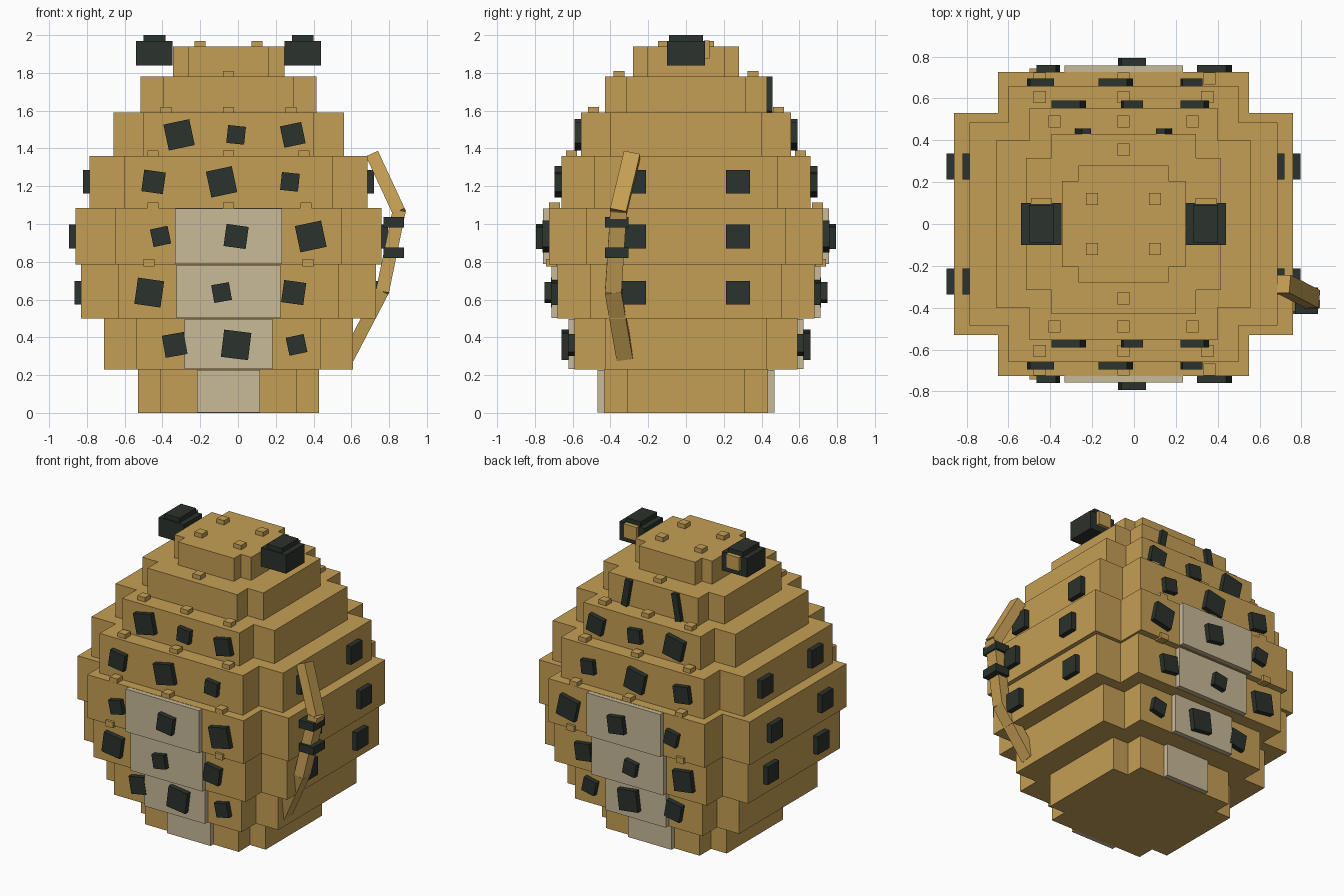
import bpy, bmesh, math
from mathutils import Vector, Matrix

if "Cube" in bpy.data.objects:
    bpy.data.objects.remove(bpy.data.objects["Cube"])


def material(name, r, g, b):
    m = bpy.data.materials.new(name)
    m.diffuse_color = (r, g, b, 1)
    m.use_nodes = True
    m.node_tree.nodes["Principled BSDF"].inputs["Base Color"].default_value = m.diffuse_color
    return m


TAN = material("tan", 0.56, 0.347, 0.09)
CREAM = material("cream", 0.58, 0.49, 0.315)
DARK = material("charcoal", 0.024, 0.032, 0.025)
CX = -0.05  # body centre in x


def finish(name, bm, mat):
    bmesh.ops.recalc_face_normals(bm, faces=bm.faces[:])
    me = bpy.data.meshes.new(name)
    bm.to_mesh(me)
    bm.free()
    me.materials.append(mat)
    ob = bpy.data.objects.new(name, me)
    bpy.context.collection.objects.link(ob)
    return ob


def box(name, mat, centre, size, rot=None):
    bm = bmesh.new()
    m = Matrix.Translation(centre) @ (rot or Matrix()) @ Matrix.Diagonal((*size, 1))
    bmesh.ops.create_cube(bm, size=1, matrix=m)
    return finish(name, bm, mat)


def span(name, mat, x, y, z):
    """Box from its (low, high) limits on each axis."""
    r = (x, y, z)
    return box(name, mat, [(a + b) / 2 for a, b in r], [b - a for a, b in r])


# Body tiers: z low, z high, half width, half depth, notch x, notch y
TIERS = [
    (0.00, 0.23, 0.48, 0.435, 0.36, 0.31),
    (0.23, 0.50, 0.66, 0.59, 0.49, 0.43),
    (0.50, 0.785, 0.78, 0.68, 0.585, 0.505),
    (0.785, 1.085, 0.81, 0.725, 0.60, 0.53),
    (1.085, 1.36, 0.735, 0.66, 0.55, 0.485),
    (1.36, 1.59, 0.61, 0.555, 0.45, 0.40),
    (1.59, 1.78, 0.465, 0.43, 0.345, 0.315),
    (1.78, 1.94, 0.295, 0.28, 0.215, 0.205),
]
for z0, z1, hx, hy, ix, iy in TIERS:
    quarter = [(hx, iy), (ix, iy), (ix, hy)]
    pts = quarter + [(-x, y) for x, y in quarter[::-1]]
    pts += [(-x, -y) for x, y in pts]
    bm = bmesh.new()
    face = bm.faces.new([bm.verts.new((CX + x, y, z0)) for x, y in pts])
    ext = bmesh.ops.extrude_face_region(bm, geom=[face])
    top = [g for g in ext["geom"] if isinstance(g, bmesh.types.BMVert)]
    bmesh.ops.translate(bm, verts=top, vec=(0, 0, z1 - z0))
    finish("body_tier", bm, TAN)

# Cream belly plates, front and back
for tier, half in zip(TIERS, (0.167, 0.232, 0.275, 0.283)):
    for s in (-1, 1):
        y = sorted((s * (tier[3] - 0.02), s * (tier[3] + 0.033)))
        span("belly_plate", CREAM, (CX - half, CX + half), y, (tier[0] + 0.002, tier[1] - 0.002))

# Rotated square spots, front and back: tier, z, [(x, size, angle), ...]
SPOTS = [
    (1, 0.36, [(-0.335, 0.118, 10), (-0.01, 0.145, -7), (0.31, 0.097, 12)]),
    (2, 0.637, [(-0.47, 0.14, -8), (-0.087, 0.095, 10), (0.295, 0.118, -8)]),
    (3, 0.934, [(-0.41, 0.095, 12), (-0.01, 0.118, -8), (0.385, 0.142, 12)]),
    (4, 1.223, [(-0.447, 0.115, -8), (-0.087, 0.14, 12), (0.275, 0.095, -6)]),
    (5, 1.472, [(-0.312, 0.14, 12), (-0.01, 0.095, -6), (0.29, 0.115, 12)]),
]
for t, z, row in SPOTS:
    for i, (x, size, ang) in enumerate(row):
        out = 0.033 if i == 1 and t < 4 else 0  # middle spots sit on the cream
        for s in (-1, 1):
            box("spot", DARK, (x, s * (TIERS[t][3] + out + 0.012), z), (size, 0.046, size),
                Matrix.Rotation(math.radians(-ang), 4, 'Y'))

# Square spots on both flanks
for t, z in ((2, 0.637), (3, 0.934), (4, 1.223)):
    for sx in (-1, 1):
        for y in (-0.275, 0.275):
            box("flank_spot", DARK, (CX + sx * (TIERS[t][2] + 0.012), y, z), (0.046, 0.125, 0.125))

# Leaning stripes on the back of the neck
for s in (-1, 1):
    box("neck_stripe", DARK, (CX + s * 0.193, 0.437, 1.685), (0.045, 0.04, 0.185),
        Matrix.Rotation(math.radians(-10 * s), 4, 'Y'))

# Small studs on the ledges: x offsets from centre, y, z of ledge
STUDS = [((-0.15, 0.15), 0.12, 1.94), ((0,), 0.355, 1.78), ((-0.33, 0, 0.33), 0.49, 1.59),
         ((-0.4, 0, 0.4), 0.607, 1.36), ((-0.4, 0, 0.41), 0.695, 1.085), ((-0.42, 0.42), 0.713, 0.785)]
for xs, y, z in STUDS:
    for dx in xs:
        for s in (-1, 1):
            box("stud", TAN, (CX + dx, s * y, z + 0.01), (0.058, 0.058, 0.04))

# Ears with a cap and a tan patch on the rear
for s in (-1, 1):
    x = CX + s * 0.393
    box("ear", DARK, (x, 0, 1.903), (0.193, 0.2, 0.13))
    box("ear_cap", DARK, (x, 0, 1.98), (0.116, 0.182, 0.04))
    box("ear_patch", TAN, (x, 0.11, 1.925), (0.1, 0.03, 0.095))

# Tail: three bent segments with two dark bands
PATH = [Vector(p) for p in ((0.585, -0.325, 0.30), (0.765, -0.385, 0.645),
                            (0.852, -0.358, 1.065), (0.715, -0.287, 1.36))]
for a, b in zip(PATH, PATH[1:]):
    d = (b - a).normalized()
    side = Vector((0, 1, 0)) - d * d.y
    side.normalize()
    rot = Matrix((side.cross(d), side, d)).transposed().to_4x4()
    box("tail_segment", TAN, (a + b) / 2, (0.07, 0.087, (b - a).length + 0.01), rot)
for z in (0.847, 1.01):
    box("tail_band", DARK, (0.825, -0.367, z), (0.11, 0.125, 0.055))
